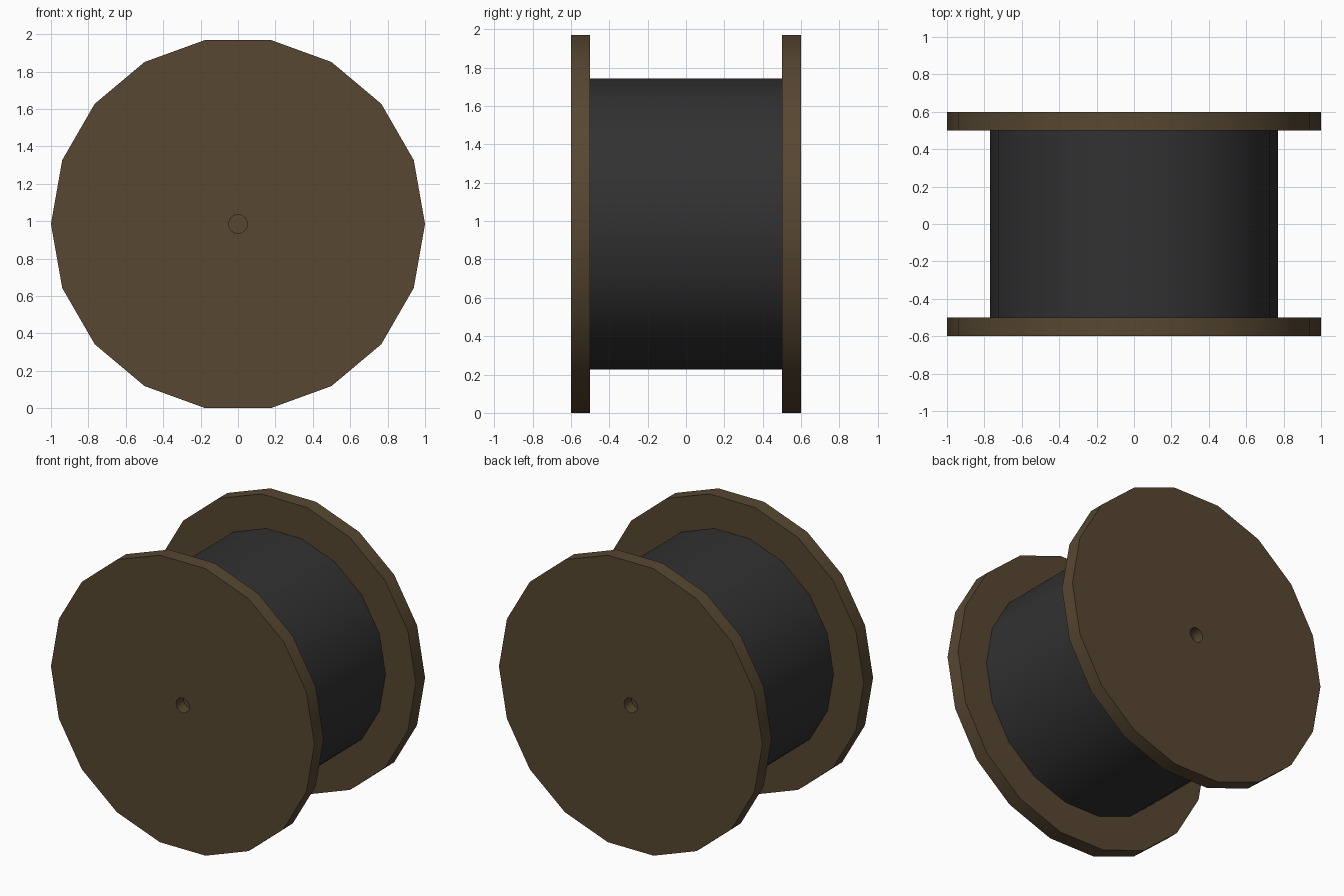
import bpy, bmesh, math

if "Cube" in bpy.data.objects:
    bpy.data.objects.remove(bpy.data.objects["Cube"])

SIDES = 18
CZ = math.cos(math.pi / SIDES)  # reel rests on a flat edge


def material(name, rgb):
    m = bpy.data.materials.new(name)
    m.diffuse_color = (*rgb, 1)
    m.use_nodes = True
    m.node_tree.nodes["Principled BSDF"].inputs["Base Color"].default_value = m.diffuse_color
    return m


wood = material("brown wood", (0.095, 0.063, 0.031))
cable = material("black cable", (0.031, 0.031, 0.031))


def lathe(name, profile, mat, cap_start=False, cap_end=False):
    """Spin (radius, y) points about the reel axis, which runs along y."""
    bm = bmesh.new()
    rings = []
    for r, y in profile:
        rings.append([bm.verts.new((r * math.cos(2 * math.pi * i / SIDES), y,
                                    r * math.sin(2 * math.pi * i / SIDES)))
                      for i in range(SIDES)])
    for a, b in zip(rings, rings[1:]):
        for i in range(SIDES):
            j = (i + 1) % SIDES
            bm.faces.new((a[i], a[j], b[j], b[i]))
    if cap_start:
        bm.faces.new(rings[0])
    if cap_end:
        bm.faces.new(rings[-1])
    bmesh.ops.recalc_face_normals(bm, faces=bm.faces)
    me = bpy.data.meshes.new(name)
    bm.to_mesh(me)
    bm.free()
    me.materials.append(mat)
    ob = bpy.data.objects.new(name, me)
    ob.location.z = CZ
    bpy.context.collection.objects.link(ob)
    bpy.ops.object.select_all(action='DESELECT')
    ob.select_set(True)
    bpy.context.view_layer.objects.active = ob
    bpy.ops.object.shade_smooth_by_angle(angle=math.radians(30))
    return ob


# End discs, each with a small axle recess in its outer face
for name, s in (("front_disc", -1), ("back_disc", 1)):
    lathe(name, [(1.0, s * 0.5), (1.0, s * 0.6), (0.05, s * 0.6), (0.05, s * 0.52)],
          wood, cap_start=True, cap_end=True)

# Wound cable drum between the discs
lathe("cable_drum", [(0.77, -0.5), (0.77, 0.5)], cable, cap_start=True, cap_end=True)
